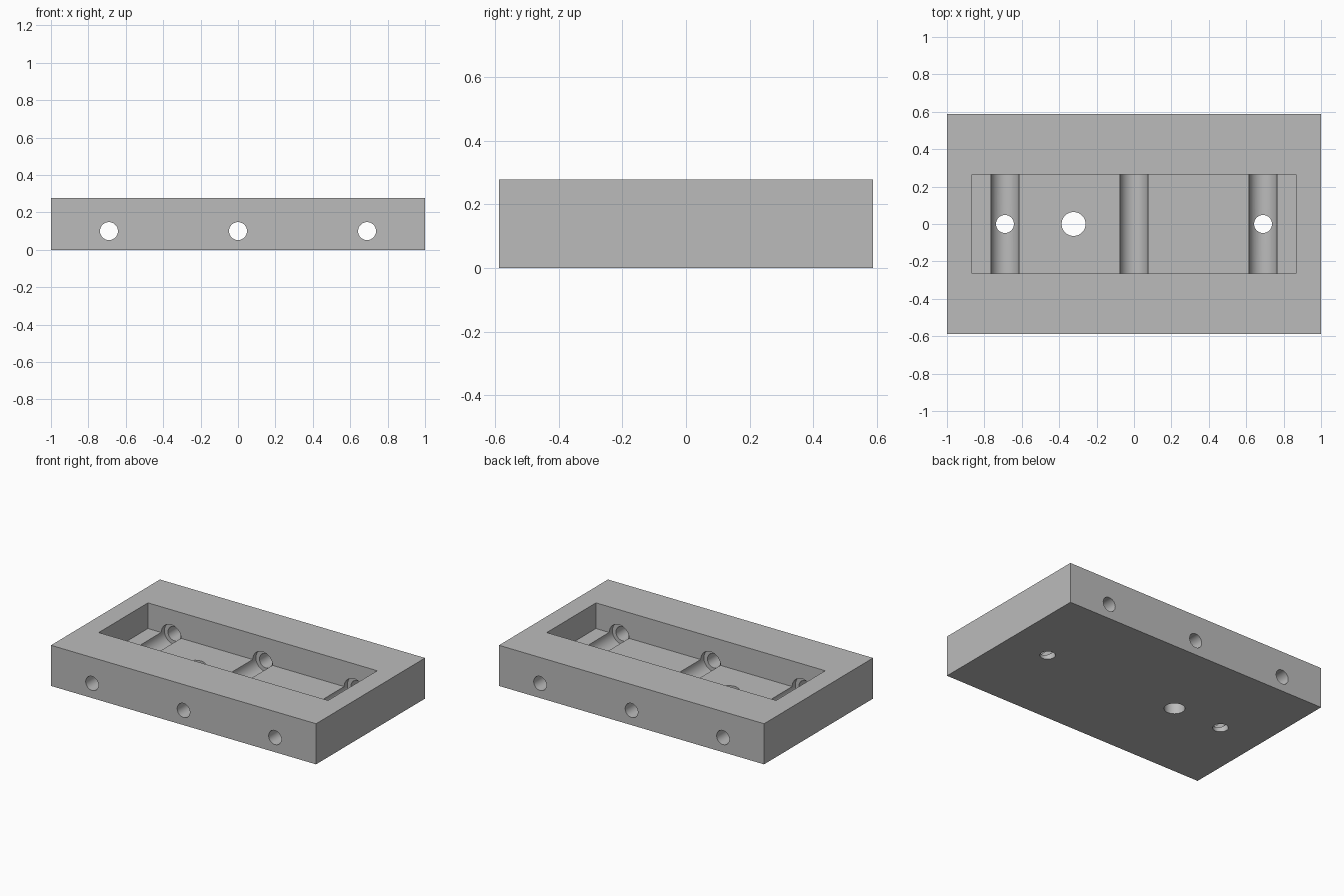
import bpy
import math

if "Cube" in bpy.data.objects:
    bpy.data.objects.remove(bpy.data.objects["Cube"])

grey = bpy.data.materials.new("plain grey")
grey.diffuse_color = (0.5, 0.5, 0.5, 1)
grey.use_nodes = True
grey.node_tree.nodes["Principled BSDF"].inputs["Base Color"].default_value = grey.diffuse_color


def box(name, size, centre):
    bpy.ops.mesh.primitive_cube_add(size=1, location=centre)
    ob = bpy.context.object
    ob.name = name
    ob.scale = size
    bpy.ops.object.transform_apply(location=True, rotation=True, scale=True)
    return ob


def rod(name, radius, length, centre, along_y=False):
    rot = (math.pi / 2, 0, 0) if along_y else (0, 0, 0)
    bpy.ops.mesh.primitive_cylinder_add(vertices=48, radius=radius, depth=length,
                                        location=centre, rotation=rot)
    ob = bpy.context.object
    ob.name = name
    bpy.ops.object.transform_apply(location=True, rotation=True, scale=True)
    return ob


L, W, H = 2.0, 1.174, 0.277      # block size
FLOOR, AXIS = 0.102, 0.1         # pocket floor and groove axis heights
SPACING = 0.69                   # distance between grooves

# Solid block
block = box("block", (L, W, H), (0, 0, H / 2))
block.data.materials.append(grey)

# Rectangular pocket open at the top
cutters = [box("pocket_cutter", (1.73, 0.53, 0.4), (0, 0, FLOOR + 0.2))]

# Round grooves across the floor, sunk a little into the walls, with side holes
for x in (-SPACING, 0, SPACING):
    cutters.append(rod("groove_cutter", 0.075, 0.60, (x, 0, AXIS), True))
    cutters.append(rod("side_hole_cutter", 0.048, 1.4, (x, 0, AXIS), True))

# Vertical holes through the floor
for x, r in ((-SPACING, 0.048), (SPACING, 0.048), (-0.323, 0.064)):
    cutters.append(rod("floor_hole_cutter", r, 0.4, (x, 0, 0)))

# Cut everything out of the block
for cutter in cutters:
    cutter.hide_render = True
    mod = block.modifiers.new("cut", 'BOOLEAN')
    mod.operation = 'DIFFERENCE'
    mod.solver = 'EXACT'
    mod.object = cutter
    bpy.ops.object.select_all(action='DESELECT')
    block.select_set(True)
    bpy.context.view_layer.objects.active = block
    bpy.ops.object.modifier_apply(modifier=mod.name)
    bpy.data.objects.remove(cutter, do_unlink=True)

# Smooth round walls, crisp edges
bpy.ops.object.shade_smooth_by_angle(angle=math.radians(30))
